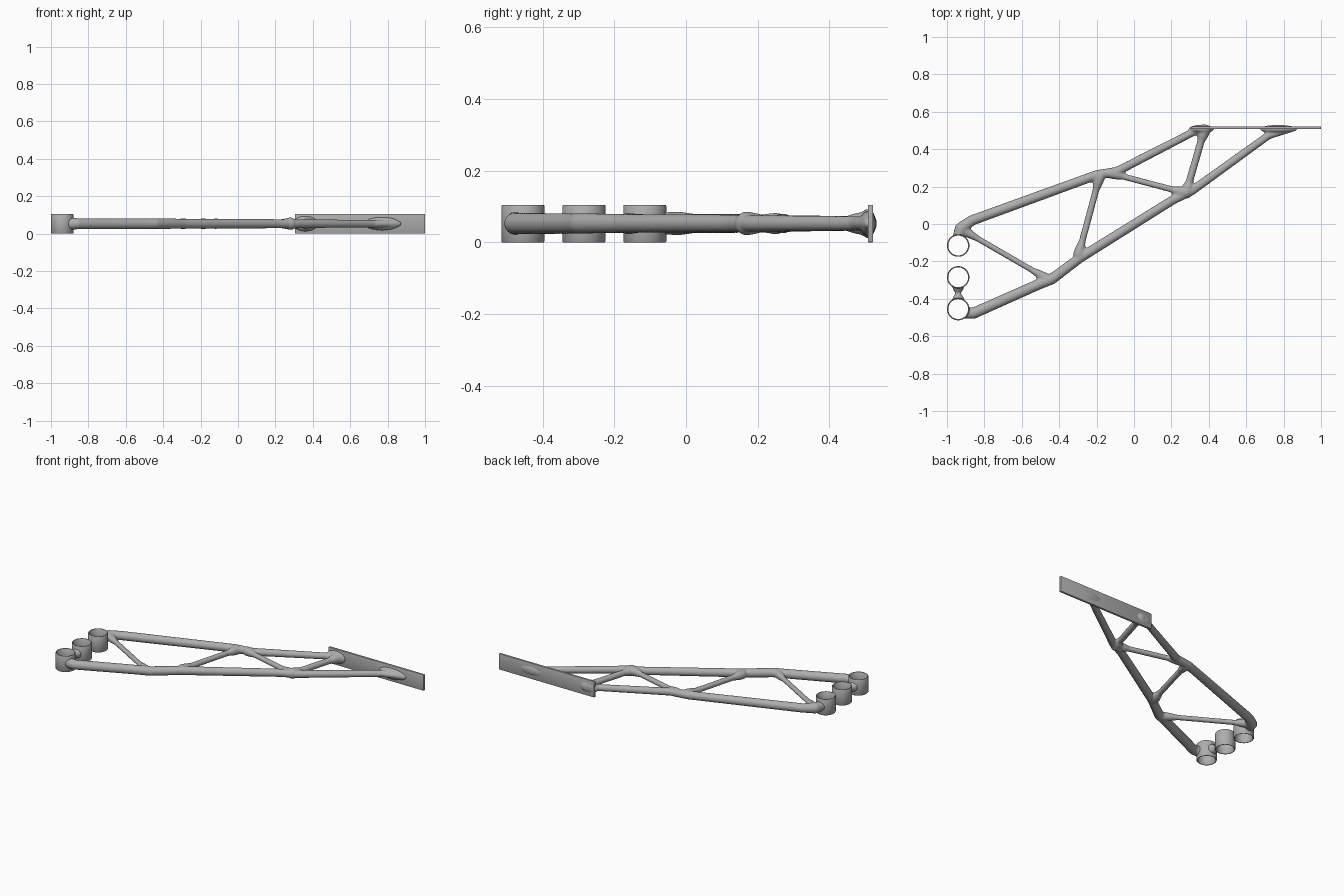
import bpy, bmesh, math
from mathutils import Vector, Matrix

if "Cube" in bpy.data.objects:
    bpy.data.objects.remove(bpy.data.objects["Cube"])

MID = 0.053      # height of the truss centre plane
TOP = 0.105
RING_X, RING_YS = -0.94, (-0.115, -0.285, -0.455)
RING_R, BORE_R = 0.06, 0.053

grey = bpy.data.materials.new("light grey metal")
grey.use_nodes = True
grey.diffuse_color = (0.42, 0.42, 0.42, 1)
grey.node_tree.nodes["Principled BSDF"].inputs["Base Color"].default_value = (0.42, 0.42, 0.42, 1)


def finish(name, bm):
    mesh = bpy.data.meshes.new(name)
    bmesh.ops.recalc_face_normals(bm, faces=bm.faces)
    bm.to_mesh(mesh)
    bm.free()
    mesh.materials.append(grey)
    obj = bpy.data.objects.new(name, mesh)
    bpy.context.collection.objects.link(obj)
    return obj


def activate(obj):
    bpy.ops.object.select_all(action="DESELECT")
    obj.select_set(True)
    bpy.context.view_layer.objects.active = obj


def blob(bm, x, y, size):
    """Ellipsoid with the given half sizes."""
    mat = Matrix.Translation((x, y, MID)) @ Matrix.Diagonal((*size, 1))
    bmesh.ops.create_uvsphere(bm, u_segments=24, v_segments=12, radius=1, matrix=mat)


def tube(bm, points):
    """Round-jointed tube through (x, y, radius) points."""
    for x, y, r in points:
        blob(bm, x, y, (r, r, r))
    for (x1, y1, r1), (x2, y2, r2) in zip(points, points[1:]):
        a, b = Vector((x1, y1, MID)), Vector((x2, y2, MID))
        d = b - a
        mat = Matrix.Translation((a + b) / 2) @ d.to_track_quat("Z", "Y").to_matrix().to_4x4()
        bmesh.ops.create_cone(bm, cap_ends=True, segments=24, radius1=r1, radius2=r2,
                              depth=d.length, matrix=mat)


def strut(bm, a, b, r):
    """Thin web member that flares at both ends."""
    a, b = Vector(a), Vector(b)
    stops = ((0, 1.7), (0.08, 1.45), (0.17, 1), (0.83, 1), (0.92, 1.45), (1, 1.7))
    tube(bm, [(*a.lerp(b, t), r * k) for t, k in stops])


# Truss: two chords, four web members and the flares on the plate
bm = bmesh.new()
tube(bm, [(-0.94, -0.07, 0.03), (-0.925, -0.025, 0.034), (-0.87, 0.018, 0.028),
          (-0.2, 0.262, 0.026), (-0.09, 0.282, 0.024), (0.31, 0.488, 0.021),
          (0.35, 0.503, 0.02)])
tube(bm, [(-0.91, -0.472, 0.034), (-0.86, -0.478, 0.03), (-0.5, -0.318, 0.029),
          (-0.44, -0.295, 0.029), (-0.29, -0.182, 0.027), (0.21, 0.13, 0.025),
          (0.31, 0.178, 0.024), (0.72, 0.474, 0.021), (0.86, 0.51, 0.014)])
strut(bm, (-0.91, -0.035), (-0.47, -0.29), 0.016)
strut(bm, (-0.295, -0.16), (-0.185, 0.25), 0.018)
strut(bm, (-0.12, 0.27), (0.26, 0.17), 0.017)
strut(bm, (0.28, 0.17), (0.375, 0.5), 0.02)
blob(bm, 0.36, 0.508, (0.07, 0.022, 0.042))
blob(bm, 0.77, 0.508, (0.1, 0.022, 0.036))

# Waisted link between two of the rings
tube(bm, [(RING_X, -0.405, 0.032), (RING_X, -0.388, 0.021), (RING_X, -0.37, 0.015),
          (RING_X, -0.352, 0.021), (RING_X, -0.335, 0.032)])
truss = finish("truss_frame", bm)

# Cutter that keeps the ring bores open
bm = bmesh.new()
for y in RING_YS:
    bmesh.ops.create_cone(bm, cap_ends=True, segments=48, radius1=BORE_R + 0.002,
                          radius2=BORE_R + 0.002, depth=0.4,
                          matrix=Matrix.Translation((RING_X, y, MID)))
cutter = finish("bore_cutter", bm)
cutter.hide_render = True

# Blend the members into one body
activate(truss)
remesh = truss.modifiers.new("blend", "REMESH")
remesh.mode = "VOXEL"
remesh.voxel_size = 0.006
soften = truss.modifiers.new("soften", "SMOOTH")
soften.factor = 0.5
soften.iterations = 8
bore = truss.modifiers.new("bore", "BOOLEAN")
bore.operation = "DIFFERENCE"
bore.object = cutter
bore.solver = "EXACT"
for name in ("blend", "soften", "bore"):
    bpy.ops.object.modifier_apply(modifier=name)
bpy.data.objects.remove(cutter)
bpy.ops.object.shade_smooth_by_angle(angle=math.radians(45))

# Rings: a lathed wall section with slightly rounded rims
wall = [(BORE_R, 0.002), (BORE_R + 0.002, 0), (RING_R - 0.002, 0), (RING_R, 0.003),
        (RING_R, TOP - 0.003), (RING_R - 0.002, TOP), (BORE_R + 0.002, TOP), (BORE_R, TOP - 0.002)]
for label, y in zip(("back", "middle", "front"), RING_YS):
    bm = bmesh.new()
    verts = [bm.verts.new((r, 0, z)) for r, z in wall]
    edges = [bm.edges.new((verts[i - 1], verts[i])) for i in range(len(verts))]
    bmesh.ops.spin(bm, geom=verts + edges, cent=(0, 0, 0), axis=(0, 0, 1),
                   angle=math.tau, steps=48, use_merge=True)
    bmesh.ops.remove_doubles(bm, verts=bm.verts, dist=0.0001)
    bmesh.ops.translate(bm, verts=bm.verts, vec=(RING_X, y, 0))
    activate(finish(label + "_ring", bm))
    bpy.ops.object.shade_smooth_by_angle(angle=math.radians(50))

# Mounting plate with softened edges
bm = bmesh.new()
bmesh.ops.create_cube(bm, size=1, matrix=Matrix.Translation((0.652, 0.515, TOP / 2))
                      @ Matrix.Diagonal((0.696, 0.015, TOP, 1)))
bmesh.ops.bevel(bm, geom=bm.edges[:], offset=0.003, segments=2, affect="EDGES", profile=0.5)
activate(finish("mounting_plate", bm))
bpy.ops.object.shade_smooth_by_angle(angle=math.radians(30))
